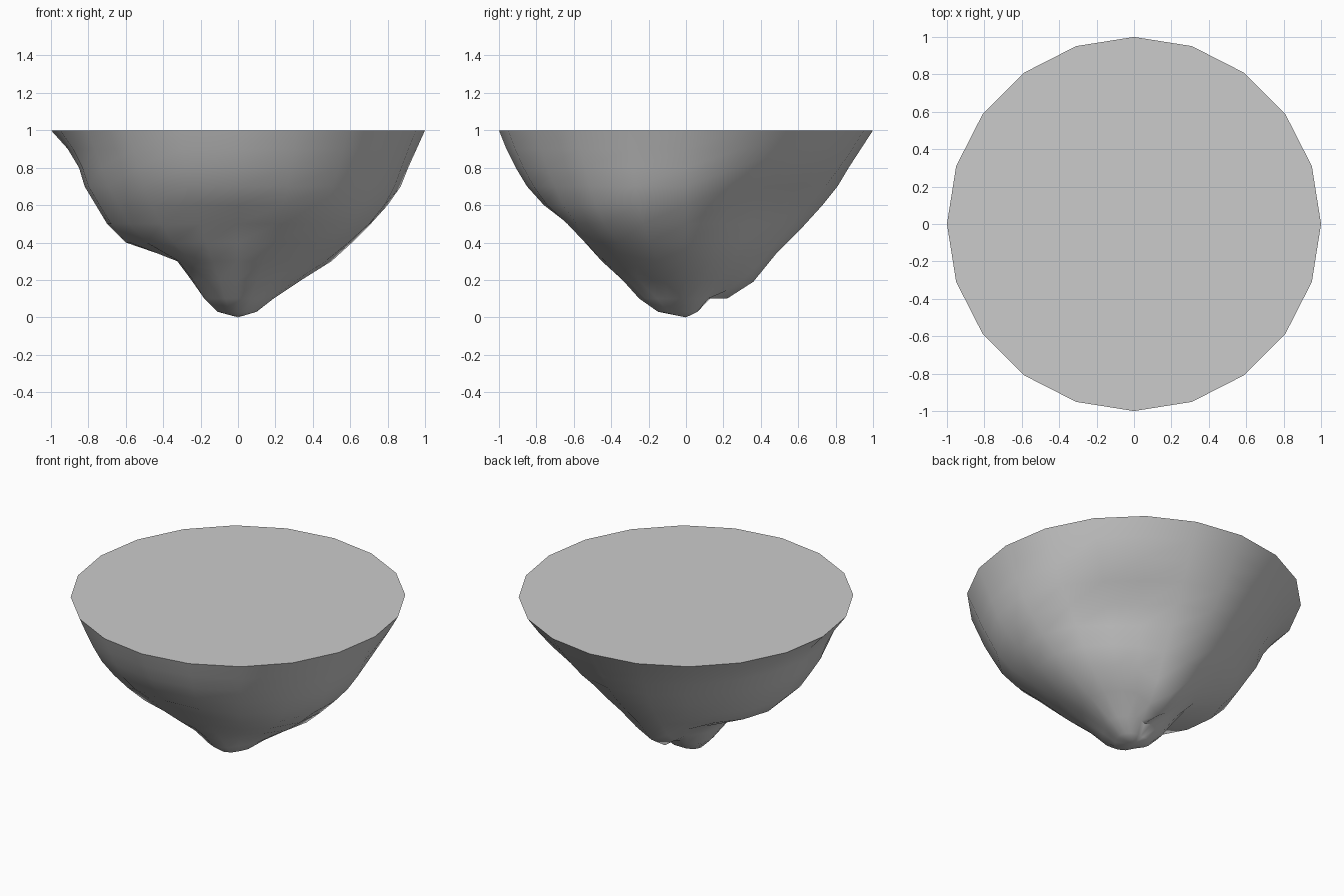
import bpy, bmesh, math

if "Cube" in bpy.data.objects:
    bpy.data.objects.remove(bpy.data.objects["Cube"])

SIDES = 20
LEVELS = [0.03, 0.1, 0.2, 0.3, 0.4, 0.5, 0.6, 0.7, 0.8, 0.9]
# Hanging bump at the back: how far the lower levels sag near +y
SAG = [0, 0, .10, .11, .05, .01, 0, 0, 0, 0]

# Rock outline: radius at each level, for eight compass directions (every 45 degrees from +x)
PROFILES = [
    [.10, .19, .34, .50, .61, .71, .80, .87, .91, .955],
    [.08, .16, .29, .41, .49, .55, .62, .74, .85, .93],
    [.06, .10, .22, .36, .49, .63, .73, .81, .87, .935],
    [.08, .17, .25, .37, .52, .61, .68, .75, .82, .90],
    [.11, .18, .25, .31, .60, .70, .76, .82, .85, .91],
    [.10, .18, .27, .41, .60, .71, .79, .86, .91, .955],
    [.15, .25, .34, .45, .54, .63, .76, .85, .91, .96],
    [.11, .18, .31, .46, .61, .74, .82, .87, .92, .96],
]


def radius(level, angle):
    """Smooth closed interpolation between the eight directions."""
    s = angle / (math.pi / 4)
    i = int(math.floor(s))
    t = s - i
    a, b, c, d = (PROFILES[(i + k) % 8][level] for k in (-1, 0, 1, 2))
    return b + 0.5 * t * (c - a + t * (2*a - 5*b + 4*c - d + t * (3*(b - c) + d - a)))


def height(level, angle):
    """Level height, lowered around the back bump."""
    off = (angle - math.pi / 2) / math.radians(22)
    return LEVELS[level] - SAG[level] * math.exp(-off * off)


def ring(bm, radius_at, height_at):
    angles = [2 * math.pi * k / SIDES for k in range(SIDES)]
    return [bm.verts.new((radius_at(a) * math.cos(a), radius_at(a) * math.sin(a), height_at(a)))
            for a in angles]


bm = bmesh.new()

# Lumpy underside, from the tip up to the rim
tip = bm.verts.new((0, 0, 0))
rings = [ring(bm, lambda a, n=n: radius(n, a), lambda a, n=n: height(n, a))
         for n in range(len(LEVELS))]
rings.append(ring(bm, lambda a: 1.0, lambda a: 1.0))
for k in range(SIDES):
    j = (k + 1) % SIDES
    bm.faces.new((tip, rings[0][j], rings[0][k]))
    for low, high in zip(rings, rings[1:]):
        bm.faces.new((low[k], low[j], high[j], high[k]))

# Flat top
bm.faces.new(rings[-1])
bmesh.ops.recalc_face_normals(bm, faces=bm.faces)

mesh = bpy.data.meshes.new("floating_rock")
bm.to_mesh(mesh)
bm.free()
rock = bpy.data.objects.new("floating_rock", mesh)
bpy.context.collection.objects.link(rock)
bpy.context.view_layer.objects.active = rock
rock.select_set(True)
bpy.ops.object.shade_smooth_by_angle(angle=math.radians(50))
